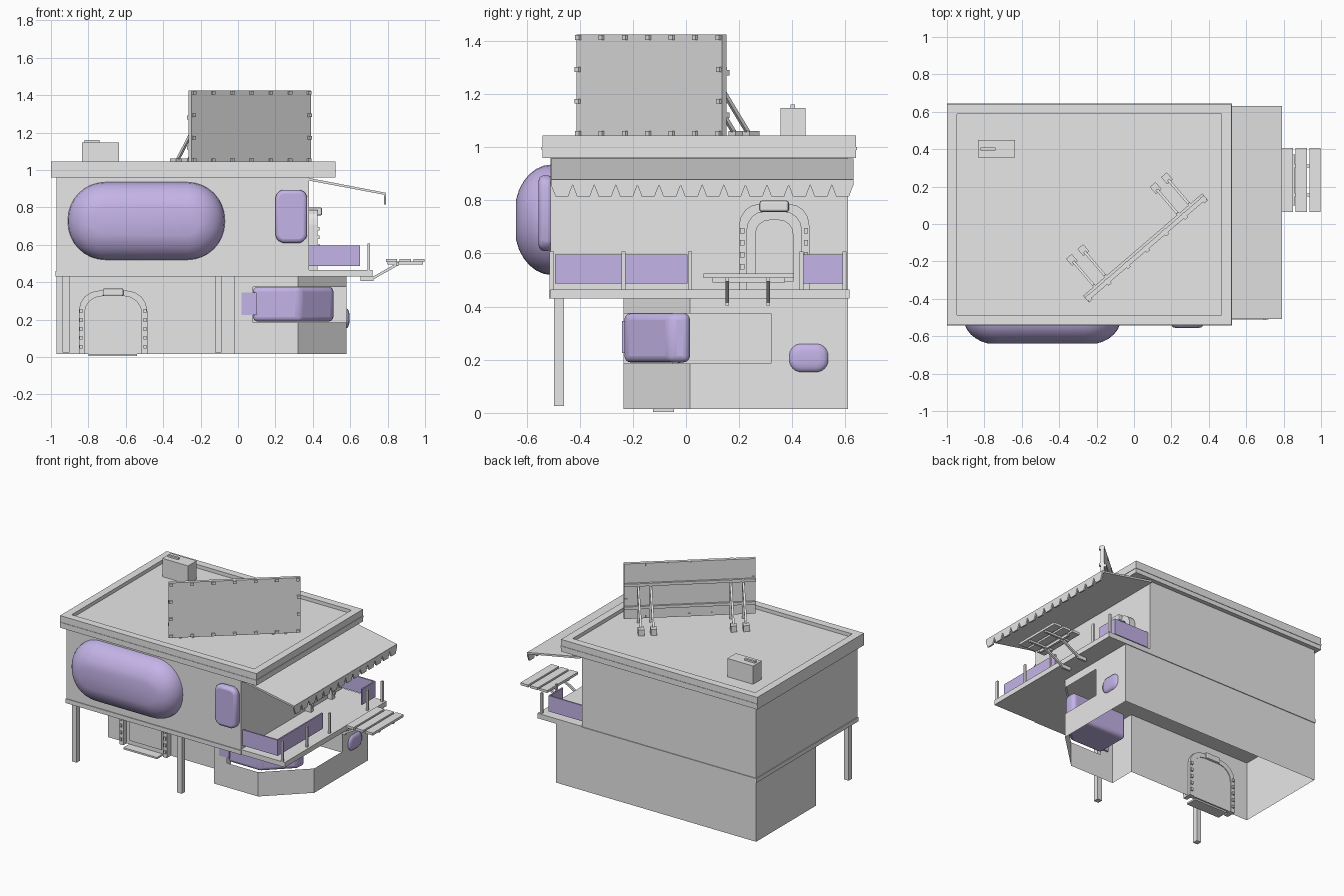
import bpy, bmesh, math
from mathutils import Matrix, Vector

if "Cube" in bpy.data.objects:
    bpy.data.objects.remove(bpy.data.objects["Cube"])


def material(name, rgb):
    m = bpy.data.materials.new(name)
    m.use_nodes = True
    m.diffuse_color = (*rgb, 1)
    m.node_tree.nodes["Principled BSDF"].inputs["Base Color"].default_value = (*rgb, 1)
    return m


GREY = material("plain grey", (0.8, 0.8, 0.8))
PURPLE = material("lilac glass", (0.62, 0.51, 0.9))
FRONT = Matrix.Rotation(math.pi / 2, 4, 'X')            # (u, v, w) -> x, z, -y
SIDE = Matrix.Rotation(math.pi / 2, 4, 'Z') @ FRONT     # (u, v, w) -> y, z, x
FLAT = Matrix.Identity(4)


def finish(name, bm, mat, bevel=0, segments=4, smooth=False):
    bmesh.ops.recalc_face_normals(bm, faces=bm.faces)
    me = bpy.data.meshes.new(name)
    bm.to_mesh(me)
    bm.free()
    me.materials.append(mat)
    ob = bpy.data.objects.new(name, me)
    bpy.context.scene.collection.objects.link(ob)
    if bevel:
        mod = ob.modifiers.new("Bevel", 'BEVEL')
        mod.width, mod.segments = bevel, segments
    if smooth:
        bpy.ops.object.select_all(action='DESELECT')
        ob.select_set(True)
        bpy.context.view_layer.objects.active = ob
        bpy.ops.object.shade_smooth_by_angle(angle=math.radians(40))
    return ob


def box(name, x, y, z, mat=GREY, frame=FLAT, **kw):
    bm = bmesh.new()
    bmesh.ops.create_cube(bm, size=1)
    for v in bm.verts:
        v.co = frame @ Vector([(r[0] + r[1]) / 2 + c * (r[1] - r[0])
                               for r, c in zip((x, y, z), v.co)])
    return finish(name, bm, mat, **kw)


def prism(name, pts, lo, hi, mat=GREY, frame=FLAT, **kw):
    bm = bmesh.new()
    face = bm.faces.new([bm.verts.new(frame @ Vector((u, v, lo))) for u, v in pts])
    new = bmesh.ops.extrude_face_region(bm, geom=[face])["geom"]
    push = frame.to_3x3() @ Vector((0, 0, hi - lo))
    bmesh.ops.translate(bm, vec=push, verts=[g for g in new if isinstance(g, bmesh.types.BMVert)])
    return finish(name, bm, mat, **kw)


def wall(name, path, z0, z1, closed):
    bm = bmesh.new()
    cols = [[bm.verts.new((x, y, z)) for z in (z0, z1)] for x, y in path]
    for a, b in zip(cols, cols[1:] + cols[:1] if closed else cols[1:]):
        bm.faces.new((a[0], b[0], b[1], a[1]))
    return finish(name, bm, GREY)


def bar(name, a, b, w):
    a, b = Vector(a), Vector(b)
    turn = (b - a).to_track_quat('Z', 'Y').to_matrix().to_4x4()
    return box(name, (-w, w), (-w, w), (0, (b - a).length), frame=Matrix.Translation(a) @ turn)


def stadium(hw, hh, r, n=8):
    pts = []
    for q, (sx, sy) in enumerate(((1, 1), (-1, 1), (-1, -1), (1, -1))):
        for i in range(n + 1):
            t = math.pi / 2 * (q + i / n)
            pts.append((sx * (hw - r) + r * math.cos(t), sy * (hh - r) + r * math.sin(t)))
    return pts


def bubble(name, cu, cv, base, hw, hh, r, depth, steps, frame):
    # domed window: shrinking rings along a quarter ellipse
    bm, rings = bmesh.new(), []
    for k in range(steps + 1):
        t = math.radians(75) * k / steps
        d = r * (1 - math.cos(t)) * 0.9
        h = base + depth * math.sin(t) / math.sin(math.radians(75))
        rings.append([bm.verts.new(frame @ Vector((cu + u, cv + v, h)))
                      for u, v in stadium(hw - d, hh - d, r - d)])
    for a, b in zip(rings, rings[1:]):
        for i in range(len(a)):
            j = (i + 1) % len(a)
            bm.faces.new((a[i], a[j], b[j], b[i]))
    bm.faces.new(rings[-1])
    bmesh.ops.remove_doubles(bm, verts=bm.verts, dist=0.0005)
    finish(name, bm, PURPLE, smooth=True)


def arch(c, base, hw, h, r):
    top = [(c + s * (hw - r) + r * math.cos(t), base + h - r + r * math.sin(t))
           for s, k in ((1, 0), (-1, 1)) for t in (math.pi / 2 * (k + i / 4) for i in range(5))]
    return [(c + hw, base)] + top + [(c - hw, base)]


def door(name, c, base, hw, h, w, frame):
    outer, inner = arch(c, base, hw, h, hw * 0.6), arch(c, base, hw - 0.03, h - 0.03, hw * 0.5)
    prism(name + "_frame", outer + inner[::-1], w - 0.02, w + 0.045, frame=frame)
    prism(name + "_panel", inner, w - 0.015, w + 0.01, frame=frame)
    prism(name + "_inset", arch(c, base + 0.03, hw - 0.06, h - 0.09, hw * 0.4), w, w + 0.018, frame=frame)
    box(name + "_lamp", (c - 0.055, c + 0.055), (base + h - 0.03, base + h + 0.012),
        (w - 0.03, w + 0.07), frame=frame, bevel=0.008, segments=2)
    for s in (-1, 1):
        for i in range(5):
            z = base + 0.03 + i * h * 0.14
            u = c + s * (hw - 0.012)
            box(name + "_stud", (u - 0.008, u + 0.008), (z, z + 0.02), (w - 0.03, w + 0.055), frame=frame)


# Lower storey: hollow walls with a window band wrapping the cut corner
plan = [(0.58, 0.61), (-0.97, 0.61), (-0.97, -0.05), (-0.02, -0.05),
        (-0.02, -0.235), (0.32, -0.235), (0.58, 0.015)]
wall("lower_wall_base", plan, 0.015, 0.185, True)
wall("lower_wall_middle", [(0.58, 0.32)] + plan[:5] + [(0.08, -0.235)], 0.185, 0.375, False)
wall("lower_wall_top", plan, 0.375, 0.43, True)
prism("corner_glass", [(0.08, -0.232), (0.33, -0.232), (0.51, -0.06), (0.51, 0.015), (0.08, 0.015)],
      0.19, 0.375, PURPLE, bevel=0.025, smooth=True)
box("corner_glass_end", (0.02, 0.1), (-0.241, -0.225), (0.225, 0.345), PURPLE)
bubble("lower_side_window", 0.462, 0.207, 0.58, 0.073, 0.053, 0.045, 0.016, 3, SIDE)
for x in (-0.92, -0.105):
    box("front_post", (x - 0.018, x + 0.018), (-0.497, -0.46), (0.025, 0.43))
door("front_door", -0.668, 0.015, 0.183, 0.34, 0.05, FRONT)
box("front_door_sill", (-0.8, -0.54), (-0.125, -0.045), (0.004, 0.016))

# Upper storey and balcony floor
box("upper_storey", (-0.97, 0.38), (-0.51, 0.61), (0.44, 0.965))
box("storey_ledge", (-0.975, 0.385), (-0.515, 0.615), (0.43, 0.46))
box("balcony_floor", (0.38, 0.72), (-0.51, 0.615), (0.43, 0.465))
bubble("front_bubble_window", -0.49, 0.727, 0.505, 0.42, 0.208, 0.2, 0.135, 6, FRONT)
prism("front_small_window", [(0.285 + u, 0.752 + v) for u, v in stadium(0.085, 0.142, 0.04, 2)],
      0.5, 0.555, PURPLE, FRONT, bevel=0.02, segments=3, smooth=True)
door("balcony_door", 0.332, 0.465, 0.132, 0.322, 0.38, SIDE)

# Balcony railing
for y in (-0.505, -0.235, 0.015, 0.435, 0.597):
    box("rail_post", (0.692, 0.706), (y - 0.008, y + 0.008), (0.46, 0.607))
for lo, hi in ((-0.485, 0.005), (0.44, 0.585)):
    box("rail_panel_side", (0.643, 0.653), (lo, hi), (0.487, 0.597), PURPLE)
for y in (-0.488, 0.585):
    box("rail_panel_end", (0.38, 0.653), (y - 0.005, y + 0.005), (0.487, 0.597), PURPLE)

# Slatted platform beyond the balcony
for x in (0.79, 0.864, 0.938):
    box("platform_slat", (x, x + 0.06), (0.065, 0.407), (0.508, 0.525))
for y in (0.155, 0.31):
    box("platform_bracket_foot", (0.655, 0.725), (y - 0.007, y + 0.007), (0.405, 0.432))
    bar("platform_brace", (0.71, y, 0.415), (0.86, y, 0.5), 0.007)
    box("platform_rail", (0.8, 0.99), (y - 0.007, y + 0.007), (0.495, 0.51))
box("platform_crossbar", (0.845, 0.86), (0.1, 0.372), (0.49, 0.508))

# Awning with a scalloped valance
prism("awning", [(0.38, 0.957), (0.79, 0.878), (0.79, 0.866), (0.38, 0.943)], -0.63, 0.508, frame=FRONT)
teeth, pitch = [], 1.138 / 14
for i in range(14):
    teeth += [(-0.508 + (i + u) * pitch, z) for u, z in
              ((0, 0.858), (0.14, 0.828), (0.2, 0.815), (0.8, 0.815), (0.86, 0.828))]
prism("awning_valance", [(-0.508, 0.876)] + teeth + [(0.63, 0.858), (0.63, 0.876)], 0.781, 0.791, frame=SIDE)

# Roof slab with a shallow sunken deck
bm = bmesh.new()
bmesh.ops.create_cube(bm, size=1)
for v in bm.verts:
    v.co = (-0.24 + v.co.x * 1.52, 0.05 + v.co.y * 1.18, 1.0025 + v.co.z * 0.085)
top = max(bm.faces, key=lambda f: f.calc_center_median().z)
bmesh.ops.inset_individual(bm, faces=[top], thickness=0.075)
deck = bmesh.ops.extrude_face_region(bm, geom=[top])["geom"]
bmesh.ops.delete(bm, geom=[top], context='FACES')
bmesh.ops.translate(bm, vec=(0, 0, -0.025), verts=[g for g in deck if isinstance(g, bmesh.types.BMVert)])
finish("roof", bm, GREY)
box("roof_lip", (-1.0, 0.523), (-0.543, 0.643), (0.99, 1.0))
box("roof_vent", (-0.835, -0.635), (0.355, 0.45), (1.02, 1.148))
box("roof_vent_handle", (-0.82, -0.74), (0.394, 0.41), (1.148, 1.16))

# Sign board on the roof, turned to the front corner: u along, v up, w outwards
angle = math.atan2(0.55, 0.64)
board = Matrix.Translation((0.063, -0.13, 0)) @ Matrix.Rotation(angle, 4, 'Z') @ FRONT
box("sign_board", (-0.42, 0.42), (1.04, 1.425), (-0.012, 0.012), frame=board)
clips = [(-0.405 + i * 0.135, z) for i in range(7) for z in (1.053, 1.413)]
clips += [(u, z) for u in (-0.408, 0.408) for z in (1.173, 1.293)]
for u, z in clips:
    box("sign_clip", (u - 0.011, u + 0.011), (z - 0.009, z + 0.009), (-0.014, 0.022), frame=board)
for z in (1.12, 1.28):
    box("sign_back_rail", (-0.42, 0.42), (z - 0.01, z + 0.01), (-0.026, -0.01), frame=board)
for u in (-0.34, -0.26, 0.25, 0.33):
    box("sign_upright", (u - 0.008, u + 0.008), (1.02, 1.29), (-0.034, -0.02), frame=board)
    bar("sign_strut", board @ Vector((u, 1.05, -0.2)), board @ Vector((u, 1.27, -0.025)), 0.007)
    box("sign_foot", (u - 0.02, u + 0.02), (1.02, 1.062), (-0.235, -0.185), frame=board)
